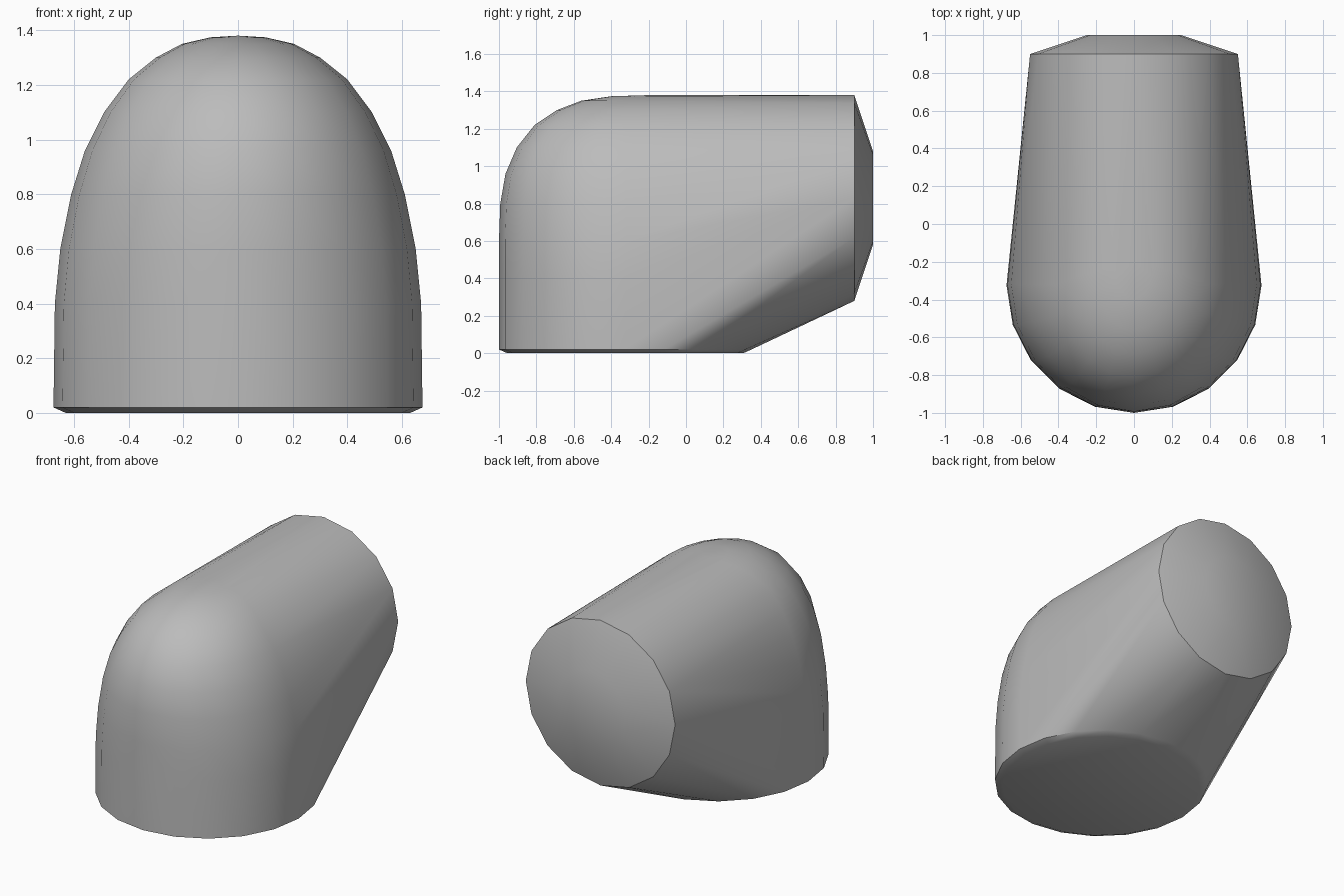
import bpy, bmesh
from math import sin, cos, pi, radians

cube = bpy.data.objects.get("Cube")
if cube:
    bpy.data.objects.remove(cube, do_unlink=True)

grey = bpy.data.materials.new("plain_grey")
grey.use_nodes = True
colour = (0.5, 0.5, 0.5, 1)
grey.diffuse_color = colour
grey.node_tree.nodes["Principled BSDF"].inputs["Base Color"].default_value = colour


def flat_ring(z, cy, r, n=20):
    """Horizontal circle of the base."""
    return [(r * sin(2 * pi * i / n), cy - r * cos(2 * pi * i / n), z) for i in range(n)]


def upright_ring(y, cz, r, n=16):
    """Vertical circle of the rear end."""
    return [(r * sin(2 * pi * i / n), y, cz + r * cos(2 * pi * i / n)) for i in range(n)]


def elbow_arc(z, front, width, cy, n=10):
    """Front half of an ellipse at one height of the bend."""
    return [(width * sin(a), cy - (cy - front) * cos(a), z)
            for a in (pi * i / n - pi / 2 for i in range(n + 1))]


# Base with a small chamfer, and domed rear end
points = flat_ring(0, -0.325, 0.63) + flat_ring(0.02, -0.325, 0.675)
points += upright_ring(0.9, 0.83, 0.55) + upright_ring(1.0, 0.83, 0.25)

# Rounded elbow: height, front y, half width, centre y
for level in ((0.4, -1.0, 0.67, -0.325), (0.6, -1.0, 0.65, -0.32),
              (0.8, -0.993, 0.61, -0.32), (0.96, -0.965, 0.56, -0.32),
              (1.1, -0.905, 0.49, -0.32), (1.22, -0.81, 0.4, -0.32),
              (1.3, -0.69, 0.3, -0.28), (1.35, -0.56, 0.205, -0.25),
              (1.374, -0.4, 0.1, -0.22)):
    points += elbow_arc(*level)
points.append((0, -0.2, 1.38))

# Wrap one skin over all the sections
bm = bmesh.new()
for p in points:
    bm.verts.new(p)
bmesh.ops.convex_hull(bm, input=bm.verts[:])
bmesh.ops.delete(bm, geom=[v for v in bm.verts if not v.link_faces], context='VERTS')
bmesh.ops.dissolve_limit(bm, angle_limit=radians(0.5), verts=bm.verts[:], edges=bm.edges[:])
bmesh.ops.recalc_face_normals(bm, faces=bm.faces[:])
mesh = bpy.data.meshes.new("elbow_body")
bm.to_mesh(mesh)
bm.free()
mesh.materials.append(grey)

body = bpy.data.objects.new("elbow_body", mesh)
bpy.context.collection.objects.link(body)
bpy.ops.object.select_all(action='DESELECT')
body.select_set(True)
bpy.context.view_layer.objects.active = body
bpy.ops.object.shade_smooth_by_angle(angle=radians(32))
